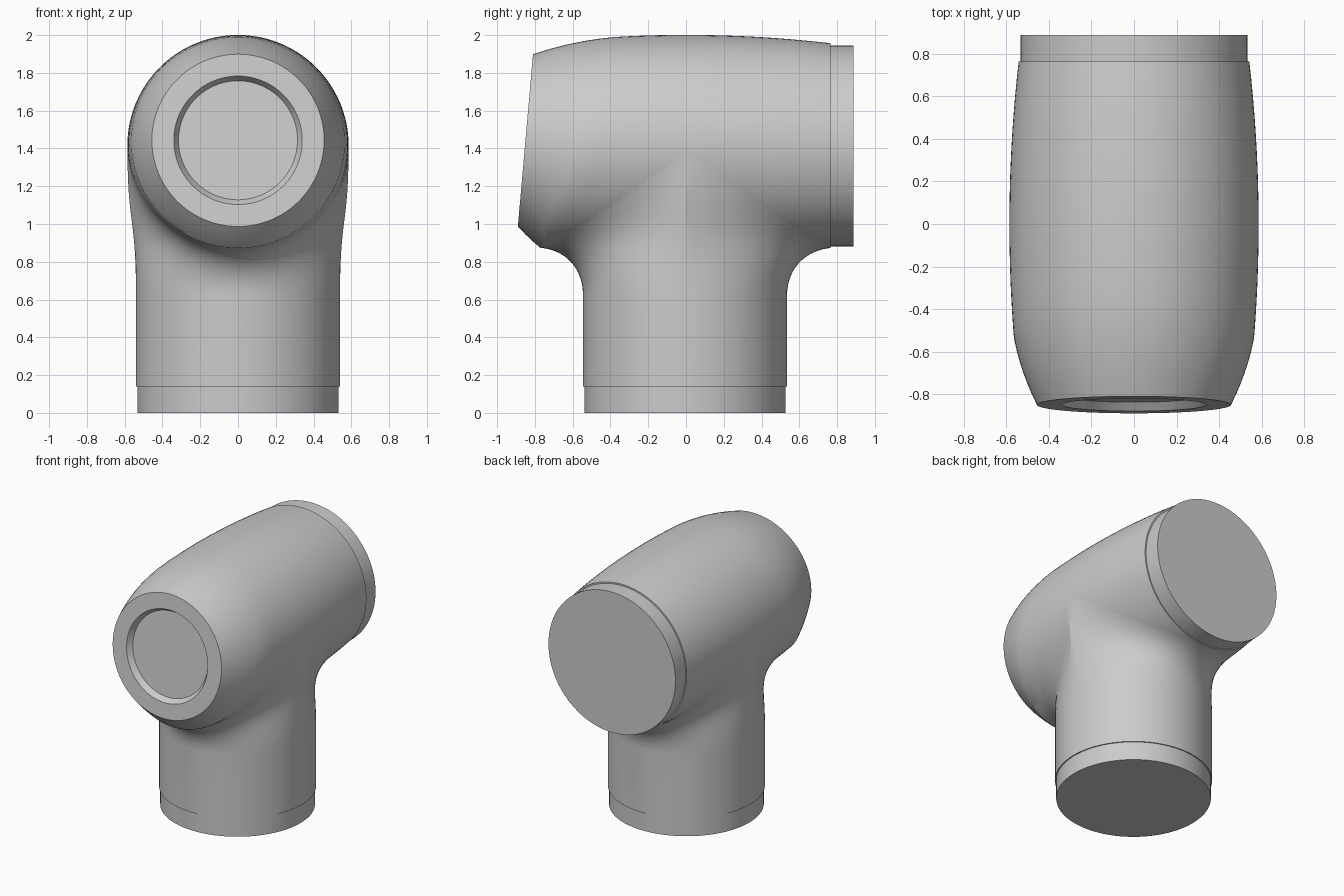
import bpy, math
from mathutils import Vector

if "Cube" in bpy.data.objects:
    bpy.data.objects.remove(bpy.data.objects["Cube"])

N = 96          # segments round every tube
CZ = 1.415      # height of the horizontal barrel axis
LEG_Y = -0.005  # centre of the vertical leg

grey = bpy.data.materials.new("light grey")
grey.diffuse_color = (0.6, 0.6, 0.6, 1)
grey.use_nodes = True
grey.node_tree.nodes["Principled BSDF"].inputs["Base Color"].default_value = grey.diffuse_color
ANGLES = [2 * math.pi * i / N for i in range(N)]


def loft(name, rings, cap_start=True, cap_end=True, flip=False):
    """Skin a list of rings and optionally close the ends."""
    verts = [p for r in rings for p in r]
    faces = []
    for k in range(len(rings) - 1):
        for i in range(N):
            j = (i + 1) % N
            faces.append((k * N + i, k * N + j, (k + 1) * N + j, (k + 1) * N + i))
    if cap_start:
        faces.append(tuple(reversed(range(N))))
    if cap_end:
        faces.append(tuple(range((len(rings) - 1) * N, len(rings) * N)))
    if flip:
        faces = [tuple(reversed(f)) for f in faces]
    me = bpy.data.meshes.new(name)
    me.from_pydata(verts, [], faces)
    me.materials.append(grey)
    ob = bpy.data.objects.new(name, me)
    bpy.context.collection.objects.link(ob)
    bpy.ops.object.select_all(action='DESELECT')
    ob.select_set(True)
    bpy.context.view_layer.objects.active = ob
    bpy.ops.object.shade_smooth_by_angle(angle=math.radians(25))
    return ob


def barrel_radius(y):
    return 0.586 - 0.075 * y * y


def front_ring(r, depth=0.0):
    """Ring on the slightly tilted front face."""
    return [Vector((r * math.cos(a), -0.85 + depth + 0.088 * r * math.sin(a),
                    1.443 + r * math.sin(a))) for a in ANGLES]


def barrel_ring(t):
    """t = 0 is the slanted crease behind the nose, t = 1 the flat back end."""
    ring = []
    for a in ANGLES:
        y0 = -0.53 + 0.24 * math.sin(a)
        y = y0 + (0.765 - y0) * t
        r = barrel_radius(y)
        ring.append(Vector((r * math.cos(a), y, CZ + r * math.sin(a))))
    return ring


# Barrel: recess floor, recess wall, front rim, tapered nose, bulging body
nose, crease = front_ring(0.456), barrel_ring(0)
rings = [front_ring(0.315, 0.04), front_ring(0.34), nose]
for k in range(1, 6):
    t = k / 6
    ring = []
    for p, q, a in zip(nose, crease, ANGLES):
        bulge = 0.05 * t * (1 - t) * (1 + 0.6 * math.sin(a))
        out = Vector((math.cos(a), 0, math.sin(a)))
        ring.append(p.lerp(q, t) + out * bulge)
    rings.append(ring)
rings += [barrel_ring(k / 16) for k in range(17)]
loft("barrel", rings, flip=True)


def circle_y(r, y):
    return [Vector((r * math.cos(a), y, 1.413 + r * math.sin(a))) for a in ANGLES]


def circle_z(r, z):
    return [Vector((r * math.cos(a), LEG_Y + r * math.sin(a), z)) for a in ANGLES]


# Collars at the back and bottom openings
loft("back_collar", [circle_y(0.533, 0.74), circle_y(0.533, 0.888)], flip=True)
loft("bottom_collar", [circle_z(0.532, 0), circle_z(0.532, 0.16)])

# Leg: straight tube that flares into the barrel with a smooth fillet
STEPS = 20
flare = [[] for _ in range(STEPS + 1)]
for a in ANGLES:
    c, s = math.cos(a), math.sin(a)
    p0 = Vector((0.54 * c, LEG_Y + 0.54 * s, 0.62))
    y = 0.765 * s
    r = barrel_radius(y) - 0.0005
    p3 = Vector((r * c, y, CZ - r * abs(s)))
    n = Vector((c, 0.15 * y, -abs(s))).normalized()
    d = p3 - p0
    p1 = p0 + Vector((0, 0, 0.55 * d.z))
    p2 = p3 - 0.55 * (d - n * d.dot(n))
    for k in range(STEPS + 1):
        t = k / STEPS
        u = 1 - t
        flare[k].append(p0 * u**3 + p1 * 3 * u * u * t + p2 * 3 * u * t * t + p3 * t**3)
loft("leg", [circle_z(0.54, 0.14)] + flare, cap_end=False)
